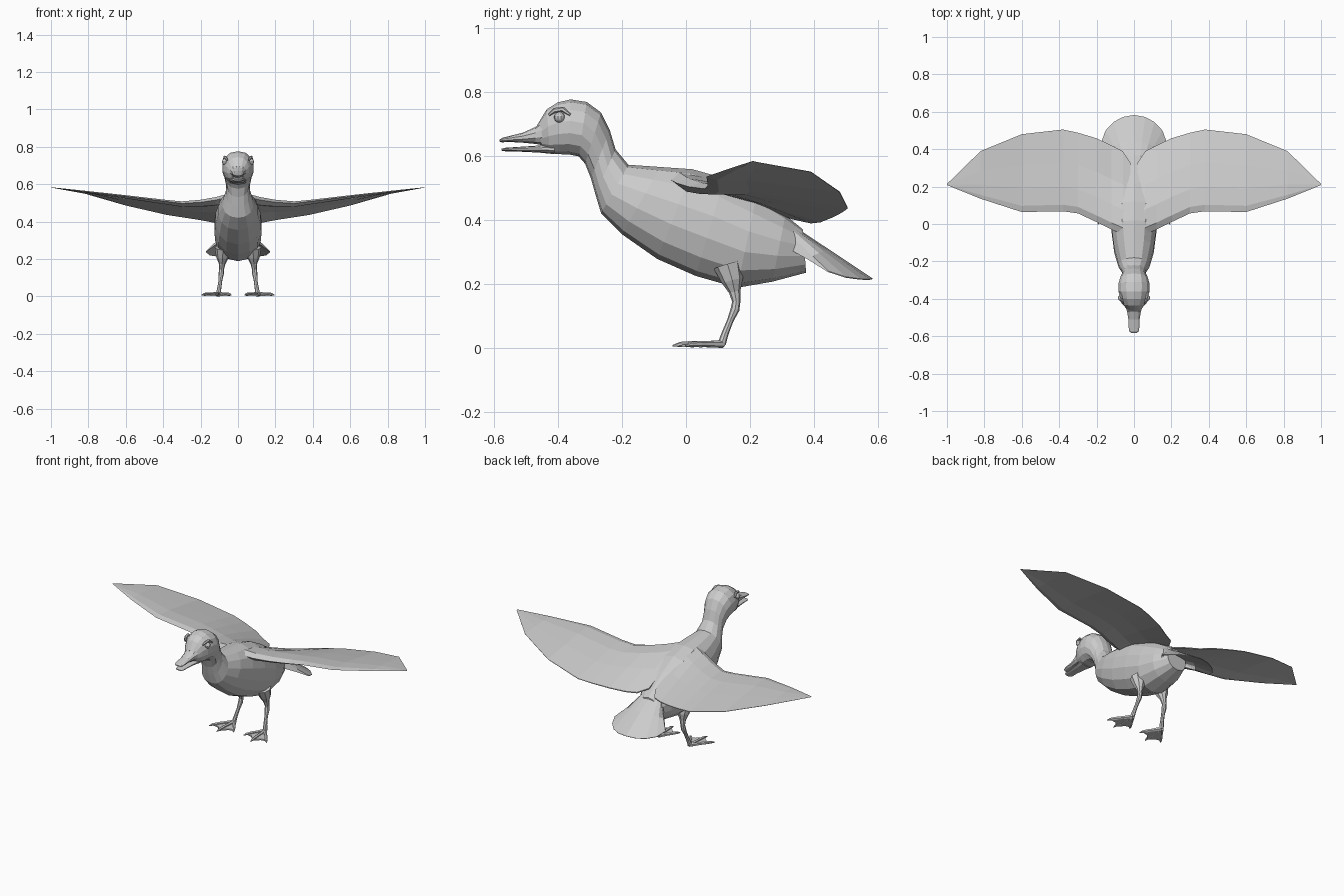
import bpy, bmesh
from math import cos, sin, pi
from mathutils import Vector

if "Cube" in bpy.data.objects:
    bpy.data.objects.remove(bpy.data.objects["Cube"])


def make(name, bm, mirror=False):
    bmesh.ops.remove_doubles(bm, verts=bm.verts, dist=0.0005)
    bmesh.ops.recalc_face_normals(bm, faces=bm.faces)
    me = bpy.data.meshes.new(name)
    bm.to_mesh(me)
    bm.free()
    ob = bpy.data.objects.new(name, me)
    bpy.context.collection.objects.link(ob)
    if mirror:
        m = ob.modifiers.new("Mirror", 'MIRROR')
        m.use_mirror_merge = False
    return ob


def loft(name, rings, mirror=False):
    """Skin closed rings of points and cap both ends."""
    bm = bmesh.new()
    rows = [[bm.verts.new(p) for p in r] for r in rings]
    n = len(rows[0])
    for a, b in zip(rows, rows[1:]):
        for i in range(n):
            j = (i + 1) % n
            bm.faces.new((a[i], a[j], b[j], b[i]))
    bm.faces.new(rows[0])
    bm.faces.new(rows[-1])
    return make(name, bm, mirror)


def section(yt, zt, yb, zb, w, n=14, power=0.85):
    """Oval ring between a top and a bottom point, with half width w."""
    ring = []
    for i in range(n):
        a = 2 * pi * i / n
        s, c = sin(a), cos(a)
        x = w * (abs(s) ** power) * (1 if s > 0 else -1)
        ring.append((x, (yt + yb) / 2 + (yt - yb) / 2 * c, (zt + zb) / 2 + (zt - zb) / 2 * c))
    return ring


def tube(name, path, n=7, mirror=True):
    """Tapered limb through (x, y, z, radius) points."""
    pts = [Vector(p[:3]) for p in path]
    rings = []
    for i, p in enumerate(pts):
        d = (pts[min(i + 1, len(pts) - 1)] - pts[max(i - 1, 0)]).normalized()
        u = d.cross(Vector((1, 0, 0)) if abs(d.x) < 0.8 else Vector((0, 0, 1))).normalized()
        v = d.cross(u)
        r = path[i][3]
        rings.append([p + r * (u * cos(2 * pi * k / n) + v * sin(2 * pi * k / n)) for k in range(n)])
    return loft(name, rings, mirror)


# head, neck and body: top y, top z, bottom y, bottom z, half width
loft("body", [section(*s) for s in [
    (-.465, .695, -.45, .625, .036), (-.435, .745, -.425, .608, .06),
    (-.40, .767, -.395, .605, .076), (-.36, .776, -.365, .604, .084),
    (-.31, .768, -.335, .598, .085), (-.265, .735, -.315, .575, .075),
    (-.238, .68, -.297, .53, .063), (-.22, .62, -.283, .48, .066),
    (-.18, .572, -.265, .42, .084), (-.08, .565, -.2, .355, .108),
    (.02, .558, -.09, .278, .122), (.12, .53, .03, .225, .128),
    (.22, .475, .16, .188, .126), (.31, .415, .27, .207, .105),
    (.365, .37, .375, .235, .065)]])

# open bill
loft("upper_bill", [section(*s, 10, .75) for s in [
    (-.43, .725, -.43, .63, .05), (-.47, .69, -.47, .637, .038),
    (-.51, .672, -.51, .641, .031), (-.55, .662, -.55, .643, .03),
    (-.575, .656, -.575, .642, .026), (-.582, .65, -.582, .644, .016)]])
loft("lower_bill", [section(*s, 10, .75) for s in [
    (-.41, .64, -.41, .605, .045), (-.46, .632, -.46, .61, .034),
    (-.52, .628, -.52, .613, .027), (-.565, .625, -.565, .614, .026),
    (-.576, .622, -.576, .616, .015)]])

# eyes and brow ridges
bm = bmesh.new()
bmesh.ops.create_uvsphere(bm, u_segments=10, v_segments=7, radius=.017)
bmesh.ops.translate(bm, verts=bm.verts, vec=(.07, -.395, .72))
make("eyes", bm, True)
tube("brows", [(.058, -.428, .728, .004), (.066, -.41, .742, .008),
               (.07, -.385, .745, .008), (.078, -.362, .728, .004)], 6)

# wings: span x, leading y and z, trailing y and z, thickness
PROFILE = [(0, 0), (.08, .7), (.3, 1), (.6, .7), (1, .08),
           (1, -.08), (.6, .15), (.3, .1), (.08, -.5)]
wing = []
for x, yl, zl, yt, zt, th in [
        (.02, -.07, .535, .33, .405, .04), (.06, -.055, .53, .39, .392, .04),
        (.12, -.03, .515, .42, .395, .036), (.2, .01, .503, .458, .41, .03),
        (.3, .057, .497, .488, .425, .024), (.38, .068, .507, .505, .437, .02),
        (.6, .064, .535, .48, .487, .014), (.82, .135, .56, .39, .55, .008),
        (1.0, .208, .583, .214, .582, .001)]:
    wing.append([(x, yl + (yt - yl) * t, zl + (zt - zl) * t + th * o) for t, o in PROFILE])
loft("wings", wing, True)

# tail fan: base and tip of each feather line from the middle outwards
ribs = [((0, .30, .405), (0, .583, .217)), ((.025, .305, .4), (.06, .572, .215)),
        ((.045, .315, .39), (.11, .545, .216)), ((.06, .33, .37), (.152, .5, .222)),
        ((.075, .345, .335), (.172, .445, .24))]
ribs = [(Vector((-a[0], *a[1:])), Vector((-b[0], *b[1:]))) for a, b in ribs[:0:-1]] + \
       [(Vector(a), Vector(b)) for a, b in ribs]
rings = []
for a, b in ribs:
    down = Vector((0, -.02, -.028))
    m = a.lerp(b, .5)
    rings.append([a, m, b, b + down * .1, m + down * .5, a + down])
loft("tail", rings)

# legs
tube("legs", [(.08, .13, .26, .045), (.083, .145, .21, .034), (.085, .152, .175, .018),
              (.088, .157, .145, .013), (.09, .153, .12, .014), (.094, .138, .085, .01),
              (.1, .122, .045, .011), (.105, .112, .014, .013)], 8)

# toes with claws, and webbing between them
tips = [(.035, .005), (.115, -.042), (.194, -.002)]
for tag, (tx, ty) in zip(("inner", "middle", "outer"), tips):
    hx, hy = .105, .115
    P = lambda t: (hx + (tx - hx) * t, hy + (ty - hy) * t)
    tube(tag + "_toe", [(*P(0), .012, .012), (*P(.45), .012, .009), (*P(.6), .012, .01),
                        (*P(.85), .011, .008), (*P(1), .007, .002)], 6)
bm = bmesh.new()
outline = [(.105, .118), (.05, .025), (.078, .018), (.113, -.02), (.145, .012), (.18, .018)]
web = bm.faces.new([bm.verts.new((x, y, .003)) for x, y in outline])
top = bmesh.ops.extrude_face_region(bm, geom=[web])["geom"]
bmesh.ops.translate(bm, verts=[v for v in top if isinstance(v, bmesh.types.BMVert)], vec=(0, 0, .008))
make("foot_webs", bm, True)
